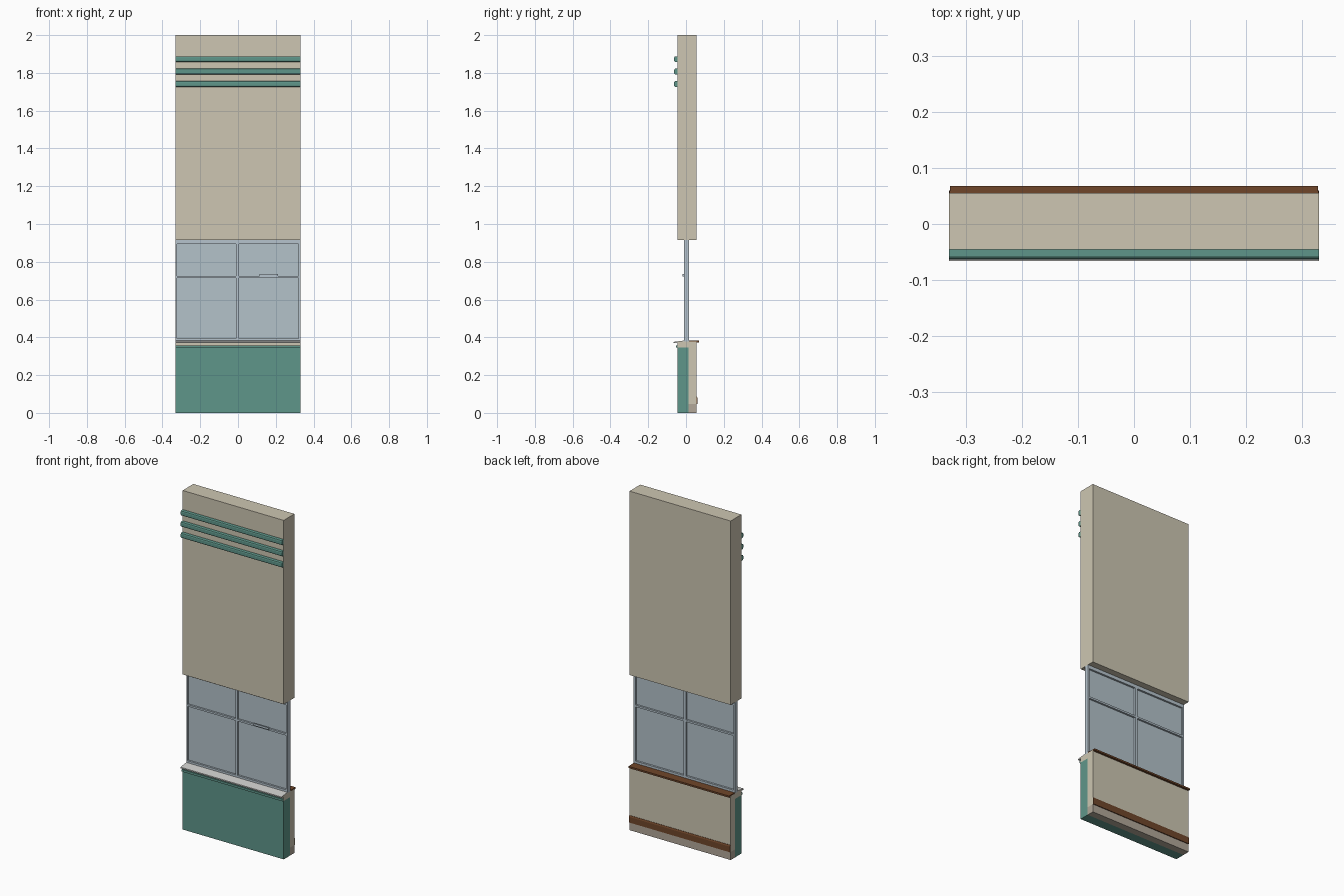
import bpy, bmesh

if "Cube" in bpy.data.objects:
    bpy.data.objects.remove(bpy.data.objects["Cube"])

W = 0.33  # half width of the panel


def material(name, r, g, b):
    lin = lambda c: ((c / 255 + 0.055) / 1.055) ** 2.4
    m = bpy.data.materials.new(name)
    m.diffuse_color = (lin(r), lin(g), lin(b), 1)
    m.use_nodes = True
    m.node_tree.nodes["Principled BSDF"].inputs["Base Color"].default_value = m.diffuse_color
    return m


cream = material("cream plaster", 205, 198, 178)
teal = material("teal paint", 95, 150, 138)
glass_blue = material("pale blue glass", 180, 194, 202)
frame_blue = material("pale blue frame", 182, 196, 205)
brown = material("brown wood", 112, 70, 42)
grey = material("light grey sill", 208, 208, 205)
stone = material("warm grey base", 178, 167, 153)


def extrude(name, profile, mat, x0=-W, x1=W):
    """Sweep a (y, z) profile along x."""
    bm = bmesh.new()
    ends = [[bm.verts.new((x, y, z)) for y, z in profile] for x in (x0, x1)]
    n = len(profile)
    bm.faces.new(ends[0])
    bm.faces.new(ends[1])
    for i in range(n):
        j = (i + 1) % n
        bm.faces.new((ends[0][i], ends[0][j], ends[1][j], ends[1][i]))
    bmesh.ops.recalc_face_normals(bm, faces=bm.faces)
    me = bpy.data.meshes.new(name)
    bm.to_mesh(me)
    bm.free()
    me.materials.append(mat)
    ob = bpy.data.objects.new(name, me)
    bpy.context.collection.objects.link(ob)
    return ob


def box(name, y0, y1, z0, z1, mat, x0=-W, x1=W):
    return extrude(name, [(y0, z0), (y1, z0), (y1, z1), (y0, z1)], mat, x0, x1)


# Upper wall with three rounded trim rails
box("upper_wall", -0.045, 0.055, 0.915, 2.0, cream)
for i, z in enumerate((1.741, 1.807, 1.873)):
    h = 0.015
    extrude(f"trim_rail_{i + 1}",
            [(-0.045, z - h), (-0.057, z - h), (-0.061, z - h * 0.85),
             (-0.063, z - h * 0.5), (-0.063, z + h * 0.5),
             (-0.061, z + h * 0.85), (-0.057, z + h), (-0.045, z + h)], teal)

# Lower wall: teal cladding outside, plaster inside and over the top
box("outer_cladding", -0.045, 0.013, 0, 0.345, teal)
extrude("inner_wall", [(0.013, 0.047), (0.055, 0.047), (0.055, 0.377),
                       (-0.045, 0.377), (-0.045, 0.345), (0.013, 0.345)], cream)
box("wall_base", 0.013, 0.055, 0, 0.047, stone)
extrude("skirting", [(0.055, 0.047), (0.060, 0.047), (0.060, 0.080),
                     (0.057, 0.088), (0.055, 0.088)], brown)

# Sills
extrude("outer_sill", [(-0.066, 0.369), (-0.045, 0.371), (-0.01, 0.377),
                       (-0.01, 0.383), (-0.066, 0.376)], grey)
box("sill_drip_rail", -0.054, -0.045, 0.345, 0.358, teal)
inner_sill = box("inner_sill", 0.016, 0.068, 0.372, 0.382, brown)
for v in inner_sill.data.vertices:  # slightly clipped nose corners
    if v.co.y > 0.06:
        v.co.x *= 0.994

# Window frame, mullions, transom and glass
FY = (-0.011, 0.016)
box("frame_bottom", *FY, 0.377, 0.395, frame_blue)
box("frame_top", *FY, 0.895, 0.915, frame_blue)
box("frame_left", *FY, 0.395, 0.895, frame_blue, -W, -0.322)
box("frame_right", *FY, 0.395, 0.895, frame_blue, 0.320, W)
box("mullion", *FY, 0.395, 0.895, frame_blue, -0.010, 0.004)
for side, x0, x1 in (("left", -0.322, -0.010), ("right", 0.004, 0.320)):
    box(f"transom_{side}", *FY, 0.715, 0.726, frame_blue, x0, x1)
    for row, z0, z1 in (("lower", 0.395, 0.715), ("upper", 0.726, 0.895)):
        box(f"pane_{side}_{row}", 0.0, 0.005, z0, z1, glass_blue, x0, x1)
box("window_handle", -0.018, -0.011, 0.722, 0.734, frame_blue, 0.115, 0.213)
